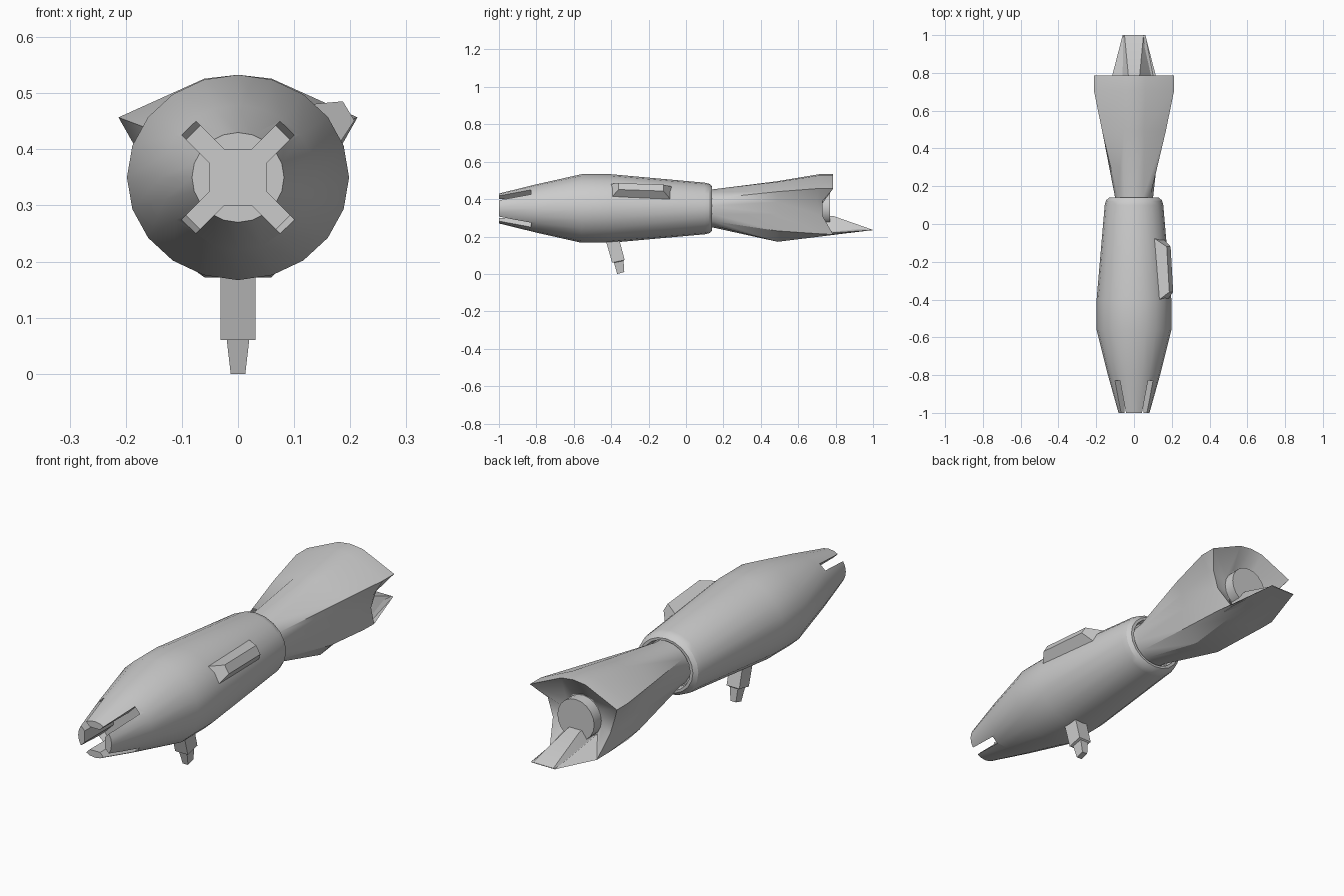
import bpy, bmesh
from math import sin, cos, radians, pi

if "Cube" in bpy.data.objects:
    bpy.data.objects.remove(bpy.data.objects["Cube"])

ZC = 0.35  # height of the long axis


def loft(name, rings, smooth=30):
    """Skin a list of equal-length point rings and cap both ends."""
    bm = bmesh.new()
    vs = [[bm.verts.new(p) for p in r] for r in rings]
    n = len(vs[0])
    for a, b in zip(vs, vs[1:]):
        for i in range(n):
            j = (i + 1) % n
            bm.faces.new((a[i], a[j], b[j], b[i]))
    bm.faces.new(vs[0][::-1])
    bm.faces.new(vs[-1])
    bmesh.ops.recalc_face_normals(bm, faces=bm.faces)
    me = bpy.data.meshes.new(name)
    bm.to_mesh(me)
    bm.free()
    ob = bpy.data.objects.new(name, me)
    bpy.context.collection.objects.link(ob)
    bpy.ops.object.select_all(action='DESELECT')
    ob.select_set(True)
    bpy.context.view_layer.objects.active = ob
    if smooth:
        bpy.ops.object.shade_smooth_by_angle(angle=radians(smooth))
    return ob


def ellipse(y, rx, rz, n=20):
    return [(rx * cos(2 * pi * i / n), y, ZC + rz * sin(2 * pi * i / n)) for i in range(n)]


# Tapered barrel with a pointed nose and a rolled rear lip
barrel = loft("barrel", [ellipse(*s) for s in (
    (-1.0, .082, .08), (-.8, .138, .129), (-.56, .198, .183), (-.4, .198, .183),
    (.1, .155, .138), (.125, .148, .132), (.14, .132, .118),
    (.14, .118, .108), (.11, .112, .102))], smooth=0)


# Cross-shaped muzzle opening that splits the nose into four prongs
def cross(y, e):
    h, pts = .0125, []
    for k in range(4):
        c, s = round(cos(k * pi / 2)), round(sin(k * pi / 2))
        for x, z in ((.05, .025), (e + h, e - h), (e - h, e + h), (.025, .05)):
            pts.append((c * x - s * z, y, ZC + s * x + c * z))
    return pts


cutter = loft("muzzle_cutter", [cross(-1.02, .14), cross(-.8, .08)], smooth=0)
cutter.hide_render = True
bpy.ops.object.select_all(action='DESELECT')
barrel.select_set(True)
bpy.context.view_layer.objects.active = barrel
mod = barrel.modifiers.new("muzzle", 'BOOLEAN')
mod.object, mod.operation, mod.solver = cutter, 'DIFFERENCE', 'EXACT'
bpy.ops.object.modifier_apply(modifier=mod.name)
bpy.data.objects.remove(cutter)
bpy.ops.object.shade_smooth_by_angle(angle=radians(30))


# Flared tail: half sections from top to bottom, mirrored to full rings
def mirrored(half):
    return half + [(-x, y, z) for x, y, z in half[-2:0:-1]]


def arc(r, y):
    return mirrored([(r * cos(radians(a)) if abs(a) < 90 else 0, y, ZC + r * sin(radians(a)))
                     for a in (90, 60, 32, 8, -18, -42, -65, -90)])


mid = [(0, .49, .496), (.055, .49, .492), (.168, .49, .44), (.14, .49, .385),
       (.13, .49, .32), (.115, .49, .23), (.06, .49, .172), (0, .49, .172)]
flare = [(0, .71, .533), (.06, .71, .526), (.213, .71, .457), (.175, .7, .39),
         (.145, .7, .32), (.12, .71, .215), (.06, .71, .199), (0, .71, .199)]
rim = [(0, .787, .533), (.06, .787, .526), (.213, .787, .457), (.165, .73, .39),
       (.14, .73, .31), (.115, .787, .21), (.06, 1.0, .235), (0, 1.0, .235)]
loft("tail_flare", [arc(.1, .1), arc(.103, .15), mirrored(mid), mirrored(flare),
                    mirrored(rim), arc(.095, .72)])

# Core inside the flare, and ridge joining it to the lower petal
loft("tail_core", [ellipse(.6, .09, .09), ellipse(.77, .09, .09)])
loft("petal_wedge", [
    [(-.1, .72, .21), (.1, .72, .21), (.03, .72, .31), (-.03, .72, .31)],
    [(-.1, .787, .213), (.1, .787, .213), (.03, .787, .31), (-.03, .787, .31)],
    [(-.058, .998, .233), (.058, .998, .233), (.05, .998, .236), (-.05, .998, .236)]])


# Side housing: bevelled block leaning 31 degrees above horizontal on +x
def housing(y0, y1, r0, r1, w):
    a = radians(31)
    return [(r * cos(a) - t * sin(a), y, ZC + r * sin(a) + t * cos(a))
            for y, r, t in ((y0, r0, -w), (y1, r1, -w), (y1, r1, w), (y0, r0, w))]


loft("side_housing", [housing(-.42, -.06, .16, .13, .054),
                      housing(-.36, -.12, .23, .214, .02)], smooth=0)


# Grip under the barrel, in a thick upper and a thin lower section
def plate(hx, y0, y1, z0, z1):
    return [(-hx, y0, z0), (hx, y0, z0), (hx, y1, z1), (-hx, y1, z1)]


loft("grip", [plate(.031, -.435, -.365, .2, .215), plate(.031, -.395, -.328, .06, .075),
              plate(.02, -.385, -.334, .06, .07), plate(.013, -.368, -.33, 0, .01)], smooth=0)
